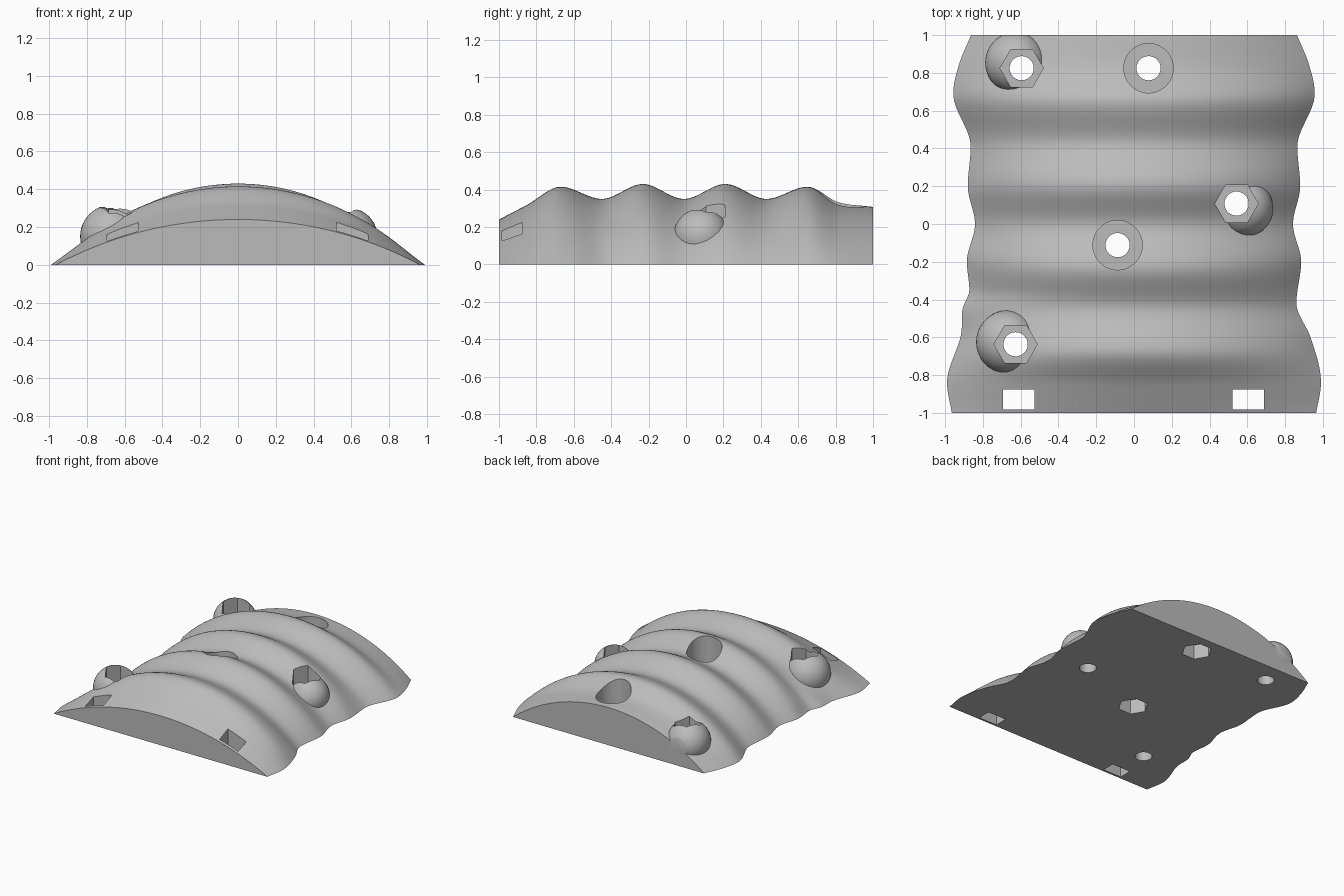
import bpy, bmesh, math
from mathutils import Matrix, Vector

cube = bpy.data.objects.get("Cube")
if cube:
    bpy.data.objects.remove(cube, do_unlink=True)

grey = bpy.data.materials.new("plain grey")
grey.use_nodes = True
colour = (0.5, 0.5, 0.5, 1)
grey.diffuse_color = colour
grey.node_tree.nodes["Principled BSDF"].inputs["Base Color"].default_value = colour

# Crest heights and edge half-widths along y
HEIGHT = [(-1, .24), (-.85, .318), (-.67, .415), (-.45, .35), (-.23, .43), (-.01, .35),
          (.21, .43), (.43, .35), (.65, .415), (.81, .335), (1, .307)]
RIGHT = [(-1, .965), (-.84, .99), (-.6, .935), (-.42, .86), (-.2, .885), (0, .842),
         (.2, .88), (.41, .865), (.69, .957), (.85, .925), (1, .863)]
LEFT = [(-1, .965), (-.84, .99), (-.58, .915), (-.45, .908), (-.35, .872)] + RIGHT[4:]


def smooth(knots, y):
    """Hermite curve through the knots, level at every crest and dip."""
    n = len(knots)
    step = [(knots[i + 1][1] - knots[i][1]) / (knots[i + 1][0] - knots[i][0]) for i in range(n - 1)]
    slope = [step[0]] + [0 if a * b <= 0 else (a + b) / 2 for a, b in zip(step, step[1:])] + [step[-1]]
    i = max(k for k in range(n - 1) if knots[k][0] <= y)
    (y0, a), (y1, b) = knots[i], knots[i + 1]
    d = y1 - y0
    t = (y - y0) / d
    s = t * t * (3 - 2 * t)
    return a + (b - a) * s + d * (t * (1 - t) ** 2 * slope[i] - t * t * (1 - t) * slope[i + 1])


def make(name, bm):
    bmesh.ops.recalc_face_normals(bm, faces=bm.faces)
    mesh = bpy.data.meshes.new(name)
    bm.to_mesh(mesh)
    bm.free()
    mesh.materials.append(grey)
    ob = bpy.data.objects.new(name, mesh)
    bpy.context.collection.objects.link(ob)
    return ob


def prism(name, x, y, bottom, top, radius, sides):
    bm = bmesh.new()
    bmesh.ops.create_cone(bm, cap_ends=True, segments=sides, radius1=radius, radius2=radius,
                          depth=top - bottom,
                          matrix=Matrix.Translation((x, y, (bottom + top) / 2))
                          @ Matrix.Rotation(math.pi / 2, 4, 'Z'))
    return make(name, bm)


def box(name, centre, size):
    bm = bmesh.new()
    bmesh.ops.create_cube(bm, size=1, matrix=Matrix.Translation(centre)
                          @ Matrix.Diagonal(Vector(size).to_4d()))
    return make(name, bm)


def combine(body, tool, operation):
    mod = body.modifiers.new(operation.lower(), 'BOOLEAN')
    mod.operation, mod.object, mod.solver = operation, tool, 'EXACT'
    bpy.context.view_layer.objects.active = body
    bpy.ops.object.modifier_apply(modifier=mod.name)
    bpy.data.objects.remove(tool, do_unlink=True)


# Ridged body: circular arc sections lofted along y
ROWS, COLS = 120, 56
bm = bmesh.new()
rings = []
for r in range(ROWS + 1):
    y = -1 + 2 * r / ROWS
    h, right, left = smooth(HEIGHT, y), smooth(RIGHT, y), smooth(LEFT, y)
    ring = []
    for c in range(COLS + 1):
        u = -1 + 2 * c / COLS
        w = left if u < 0 else right
        radius = (w * w + h * h) / (2 * h)
        x = u * w
        z = max(0, h - radius + math.sqrt(radius * radius - x * x))
        ring.append(bm.verts.new((x, y, z)))
    rings.append(ring)
for a, b in zip(rings, rings[1:]):
    for c in range(COLS):
        bm.faces.new((a[c], a[c + 1], b[c + 1], b[c]))
bm.faces.new(rings[0])
bm.faces.new(rings[-1])
bm.faces.new([g[0] for g in rings] + [g[-1] for g in reversed(rings)])
body = make("ridged_grip_body", bm)

# Round bosses
for x, y, z, radius in [(-.625, .855, .15, .163), (-.668, -.625, .15, .168), (.588, .083, .15, .15)]:
    bm = bmesh.new()
    bmesh.ops.create_uvsphere(bm, u_segments=40, v_segments=24, radius=radius,
                              matrix=Matrix.Translation((x, y, z)))
    combine(body, make("boss", bm), 'UNION')
combine(body, box("trim", (0, 0, .5), (3, 2, 1)), 'INTERSECT')

# Bolt holes with hexagonal pockets in the bosses
for x, y in [(-.595, .825), (-.627, -.637), (.543, .108)]:
    combine(body, prism("hex_pocket", x, y, .12, .8, .115, 6), 'DIFFERENCE')
    combine(body, prism("bolt_hole", x, y, -.1, .8, .064, 32), 'DIFFERENCE')

# Bolt holes with round counterbores on top and nut pockets beneath
for x, y in [(.077, .825), (-.087, -.112)]:
    combine(body, prism("counterbore", x, y, .19, .8, .131, 48), 'DIFFERENCE')
    combine(body, prism("nut_pocket", x, y, -.1, .12, .115, 6), 'DIFFERENCE')
    combine(body, prism("bolt_hole", x, y, -.1, .8, .064, 32), 'DIFFERENCE')

# Strap slots at the front
for x in (-.61, .605):
    combine(body, box("strap_slot", (x, -.929, .2), (.167, .107, .8)), 'DIFFERENCE')

bpy.ops.object.select_all(action='DESELECT')
body.select_set(True)
bpy.context.view_layer.objects.active = body
bpy.ops.object.shade_smooth_by_angle(angle=math.radians(30))
